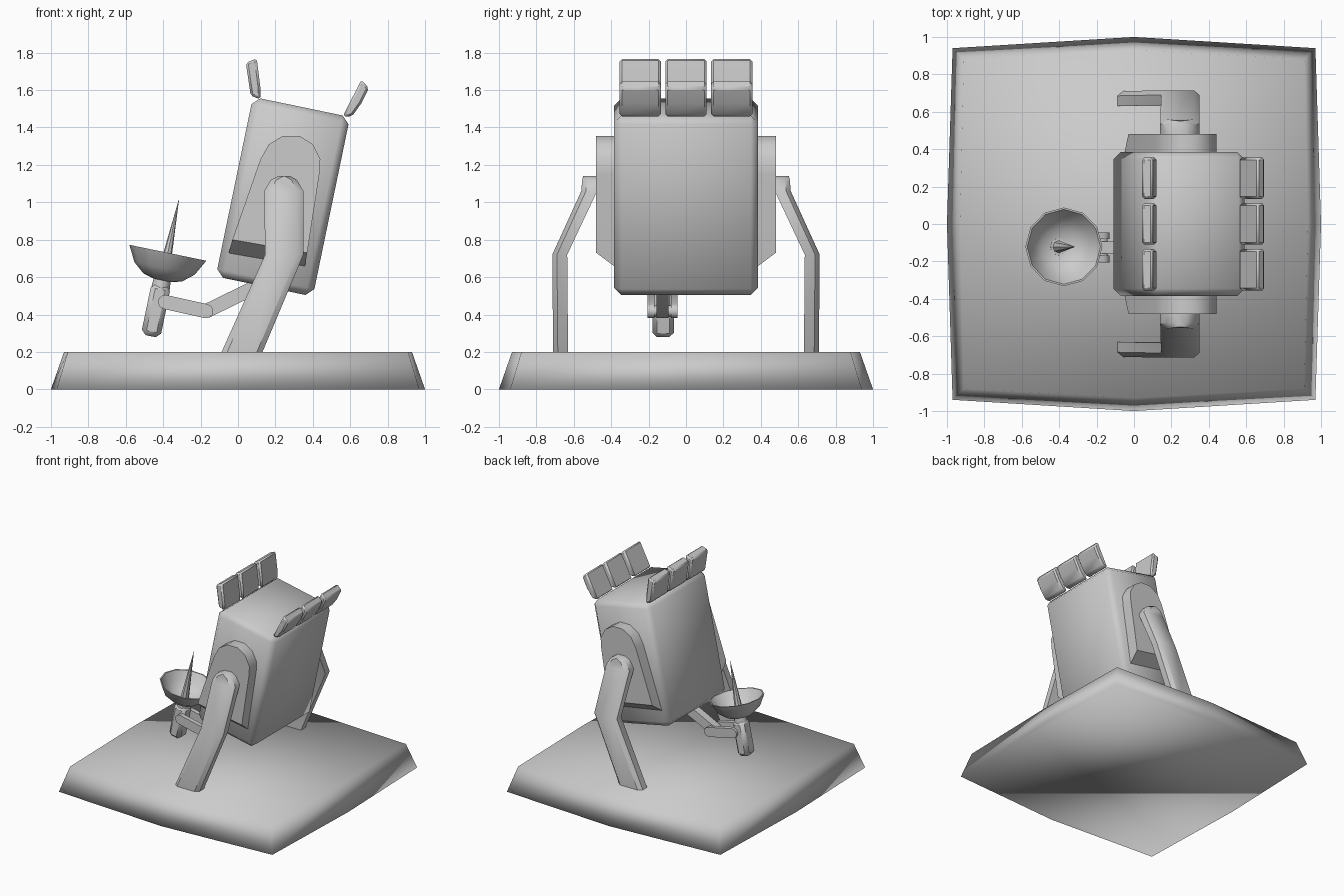
import bpy, bmesh, math
from mathutils import Vector

if "Cube" in bpy.data.objects:
    bpy.data.objects.remove(bpy.data.objects["Cube"])

TILT = math.radians(11.7)


def finish(name, bm, smooth=40, bevel=0, mirror=False):
    bmesh.ops.recalc_face_normals(bm, faces=bm.faces)
    me = bpy.data.meshes.new(name)
    bm.to_mesh(me)
    bm.free()
    ob = bpy.data.objects.new(name, me)
    bpy.context.collection.objects.link(ob)
    if bevel:
        m = ob.modifiers.new("bevel", 'BEVEL')
        m.width, m.segments = bevel, 1
    if mirror:
        m = ob.modifiers.new("mirror", 'MIRROR')
        m.use_axis = (False, True, False)
    bpy.ops.object.select_all(action='DESELECT')
    bpy.context.view_layer.objects.active = ob
    ob.select_set(True)
    if smooth >= 180:
        bpy.ops.object.shade_smooth()
    else:
        bpy.ops.object.shade_smooth_by_angle(angle=math.radians(smooth))
    return ob


def loft(name, rings, cap=(True, True), **kw):
    """Skin a list of equal-length point rings."""
    bm = bmesh.new()
    vs = [[bm.verts.new(p) for p in r] for r in rings]
    n = len(vs[0])
    for a, b in zip(vs, vs[1:]):
        for i in range(n):
            j = (i + 1) % n
            bm.faces.new((a[i], a[j], b[j], b[i]))
    if cap[0]:
        bm.faces.new(vs[0][::-1])
    if cap[1]:
        bm.faces.new(vs[-1])
    return finish(name, bm, **kw)


def prism(name, pts, y0, y1, **kw):
    """Extrude a front-view (x, z) outline from y0 to y1."""
    return loft(name, [[(x, y, z) for x, z in pts] for y in (y0, y1)], **kw)


def box(name, size, loc, **kw):
    bm = bmesh.new()
    bmesh.ops.create_cube(bm, size=1)
    bmesh.ops.scale(bm, vec=size, verts=bm.verts)
    ob = finish(name, bm, **kw)
    ob.location, ob.rotation_euler = loc, (0, TILT, 0)
    return ob


def lathe(name, prof, loc, n=12, cap=(True, True), **kw):
    """Revolve an (r, z) profile about the tilted axis."""
    rings = [[(r * math.cos(2 * math.pi * i / n), r * math.sin(2 * math.pi * i / n), z)
              for i in range(n)] for r, z in prof]
    ob = loft(name, rings, cap, **kw)
    ob.location, ob.rotation_euler = loc, (0, TILT, 0)
    return ob


def stadium(a, b, r, n=5):
    """Rounded bar outline around segment a-b."""
    t = math.atan2(b[1] - a[1], b[0] - a[0])
    out = []
    for c, s in ((b, -math.pi / 2), (a, math.pi / 2)):
        for i in range(n + 1):
            w = t + s + math.pi * i / n
            out.append((c[0] + r * math.cos(w), c[1] + r * math.sin(w)))
    return out


# Plinth with slightly bowed, sloping sides
def plinth_ring(c, m, z):
    return [(x, y, z) for x, y in ((c, c - .03), (0, m), (-c, c - .03), (-m, 0),
                                   (-c, -c + .03), (0, -m), (c, -c + .03), (m, 0))]


loft("plinth", [plinth_ring(.97, 1, 0), plinth_ring(.91, .93, .2)], smooth=180)

# Leaning body block
box("body", (.53, .77, .98), (.24, 0, 1.03), bevel=.04, smooth=180)

# Side plates: arched top, chamfered foot
arch = [(.37, .73), (.435, 1.15), (.44, 1.23), (.40, 1.31), (.33, 1.355), (.24, 1.355),
        (.165, 1.31), (.12, 1.23), (-.03, .80)]
outer = [(x, .48, z) for x, z in arch]
inner = [(x, .36, z) for x, z in arch]
inner[0], inner[-1] = (.355, .36, .64), (-.055, .36, .71)
loft("side_plate", [inner, outer], mirror=True)

# Bent legs: z, left x, right x, inner y, outer y
rows = [(1.14, .215, .28, .47, .55), (1.12, .175, .315, .47, .555), (1.06, .14, .35, .475, .56),
        (.72, .145, .35, .635, .715), (.15, -.11, .11, .63, .71)]
loft("leg", [[(l, i, z), (l, o - .025, z), (l + .03, o, z), (r - .03, o, z),
              (r, o - .025, z), (r, i, z)] for z, l, r, i, o in rows], mirror=True)

# Two rows of three flaps on the top rim
right_flap = [(.56, 1.46), (.61, 1.46), (.66, 1.53), (.70, 1.61), (.66, 1.655)]
left_flap = [(.12, 1.55), (.12, 1.61), (.10, 1.77), (.042, 1.745), (.068, 1.57)]
for k in (-1, 0, 1):
    y = k * .245
    for nm, pts in (("right_flap", right_flap), ("left_flap", left_flap)):
        prism(nm, pts, y - .11, y + .11, bevel=.012, smooth=60)

# Jointed arm with a fork around the handle
Y = -.125
prism("upper_arm", stadium((-.17, .418), (.08, .54), .038), Y - .032, Y + .032)
prism("elbow_pin", stadium((-.171, .418), (-.169, .418), .03), Y - .07, Y + .07)
for s in (-1, 1):
    prism("fork_prong", stadium((-.39, .467), (-.17, .418), .038), Y + s * .062 - .018, Y + s * .062 + .018)

# Handle, dish and spike on one tilted axis
C = Vector((-.375, Y + .003, .73))
axis = Vector((math.sin(TILT), 0, math.cos(TILT)))
box("handle", (.105, .115, .28), C + axis * -.315, bevel=.025, smooth=50)
lathe("handle_neck", [(.05, -.2), (.045, -.13)], C)
lathe("dish", [(.05, -.15), (.105, -.135), (.165, -.085), (.21, 0), (.20, 0), (.155, -.075),
               (.10, -.12), (.04, -.135)], C)
lathe("spike", [(.034, -.14), (.001, .288)], C, n=8)
